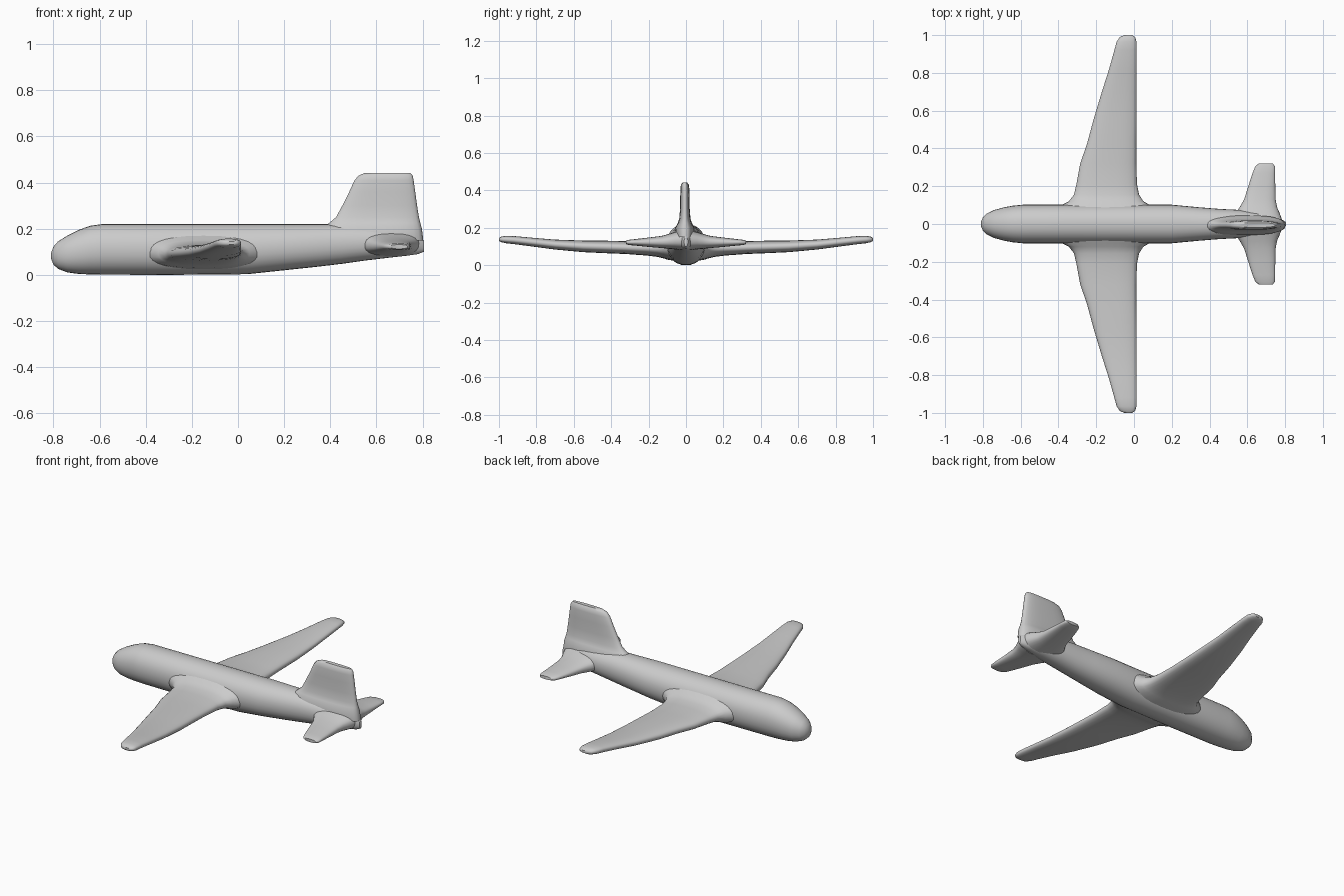
import bpy, bmesh, math
from mathutils import Vector

grey = bpy.data.materials.new("plain grey")
grey.diffuse_color = (0.6, 0.6, 0.6, 1)


def loft(name, rings, angle=50):
    """Skin a list of equal closed rings and cap both ends."""
    bm = bmesh.new()
    loops = [[bm.verts.new(p) for p in ring] for ring in rings]
    n = len(loops[0])
    for a, b in zip(loops, loops[1:]):
        for i in range(n):
            j = (i + 1) % n
            bm.faces.new((a[i], a[j], b[j], b[i]))
    bm.faces.new(loops[0])
    bm.faces.new(loops[-1])
    bmesh.ops.recalc_face_normals(bm, faces=bm.faces)
    mesh = bpy.data.meshes.new(name)
    bm.to_mesh(mesh)
    bm.free()
    mesh.materials.append(grey)
    ob = bpy.data.objects.new(name, mesh)
    bpy.context.collection.objects.link(ob)
    bpy.ops.object.select_all(action='DESELECT')
    ob.select_set(True)
    bpy.context.view_layer.objects.active = ob
    bpy.ops.object.shade_smooth_by_angle(angle=math.radians(angle))
    return ob


def oval(u0, u1, v0, v1, power=1.0, n=28):
    """Points of a (super)ellipse filling the box u0..u1, v0..v1."""
    pts = []
    for i in range(n):
        t = 2 * math.pi * i / n
        c, s = math.cos(t), math.sin(t)
        c = math.copysign(abs(c) ** power, c)
        s = math.copysign(abs(s) ** power, s)
        pts.append(((u0 + u1) / 2 + c * (u1 - u0) / 2,
                    (v0 + v1) / 2 + s * (v1 - v0) / 2))
    return pts


# Fuselage: x, half width, bottom z, top z
body = [(-0.81, 0.012, 0.07, 0.095), (-0.80, 0.035, 0.045, 0.122),
        (-0.78, 0.055, 0.026, 0.145), (-0.74, 0.074, 0.011, 0.17),
        (-0.69, 0.088, 0.004, 0.195), (-0.64, 0.097, 0.002, 0.213),
        (-0.59, 0.102, 0.001, 0.22), (-0.3, 0.103, 0.0, 0.22),
        (0.04, 0.103, 0.003, 0.22), (0.2, 0.102, 0.02, 0.22),
        (0.35, 0.088, 0.036, 0.22), (0.45, 0.08, 0.048, 0.22),
        (0.55, 0.075, 0.062, 0.215), (0.65, 0.066, 0.074, 0.205),
        (0.73, 0.047, 0.083, 0.19), (0.78, 0.025, 0.09, 0.175),
        (0.805, 0.01, 0.1, 0.15)]
loft("fuselage", [[(x, y, z) for y, z in oval(-w, w, b, t, 0.93)]
                  for x, w, b, t in body])

# Wing and tailplane halves: y, leading x, trailing x, bottom z, top z
wing = [(0.04, -0.42, 0.13, 0.02, 0.19), (0.10, -0.385, 0.085, 0.03, 0.165),
        (0.12, -0.345, 0.05, 0.037, 0.15), (0.155, -0.318, 0.027, 0.045, 0.138),
        (0.21, -0.305, 0.016, 0.052, 0.132), (0.32, -0.285, 0.012, 0.06, 0.129),
        (0.42, -0.25, 0.012, 0.064, 0.131), (0.55, -0.215, 0.014, 0.07, 0.132),
        (0.70, -0.17, 0.014, 0.084, 0.137), (0.82, -0.132, 0.014, 0.1, 0.147),
        (0.92, -0.104, 0.014, 0.113, 0.156), (0.965, -0.092, 0.013, 0.118, 0.157),
        (0.99, -0.075, 0.006, 0.124, 0.152), (1.0, -0.05, -0.01, 0.131, 0.145)]
tailplane = [(0.02, 0.53, 0.785, 0.08, 0.19), (0.06, 0.54, 0.77, 0.085, 0.177),
             (0.09, 0.56, 0.757, 0.088, 0.168), (0.13, 0.583, 0.75, 0.092, 0.157),
             (0.2, 0.605, 0.748, 0.098, 0.148), (0.27, 0.628, 0.747, 0.105, 0.14),
             (0.305, 0.642, 0.746, 0.108, 0.136), (0.32, 0.66, 0.735, 0.113, 0.131)]
for label, side in (("left", -1), ("right", 1)):
    for part, rows in (("wing", wing), ("tailplane", tailplane)):
        loft(label + "_" + part,
             [[(x, side * y, z) for x, z in oval(a, b, lo, hi, 0.8)]
              for y, a, b, lo, hi in rows])

# Tail fin with a flared base: z, front x, rear x, half thickness
fin = [(0.15, 0.34, 0.803, 0.05), (0.20, 0.365, 0.797, 0.052),
       (0.225, 0.395, 0.79, 0.038), (0.25, 0.425, 0.784, 0.03),
       (0.30, 0.452, 0.776, 0.026), (0.36, 0.482, 0.768, 0.025),
       (0.41, 0.505, 0.761, 0.024), (0.43, 0.522, 0.757, 0.021),
       (0.442, 0.55, 0.747, 0.012)]
loft("tail_fin", [[(x, y - 0.006, z) for x, y in oval(a, b, -h, h, 0.75)]
                  for z, a, b, h in fin])
